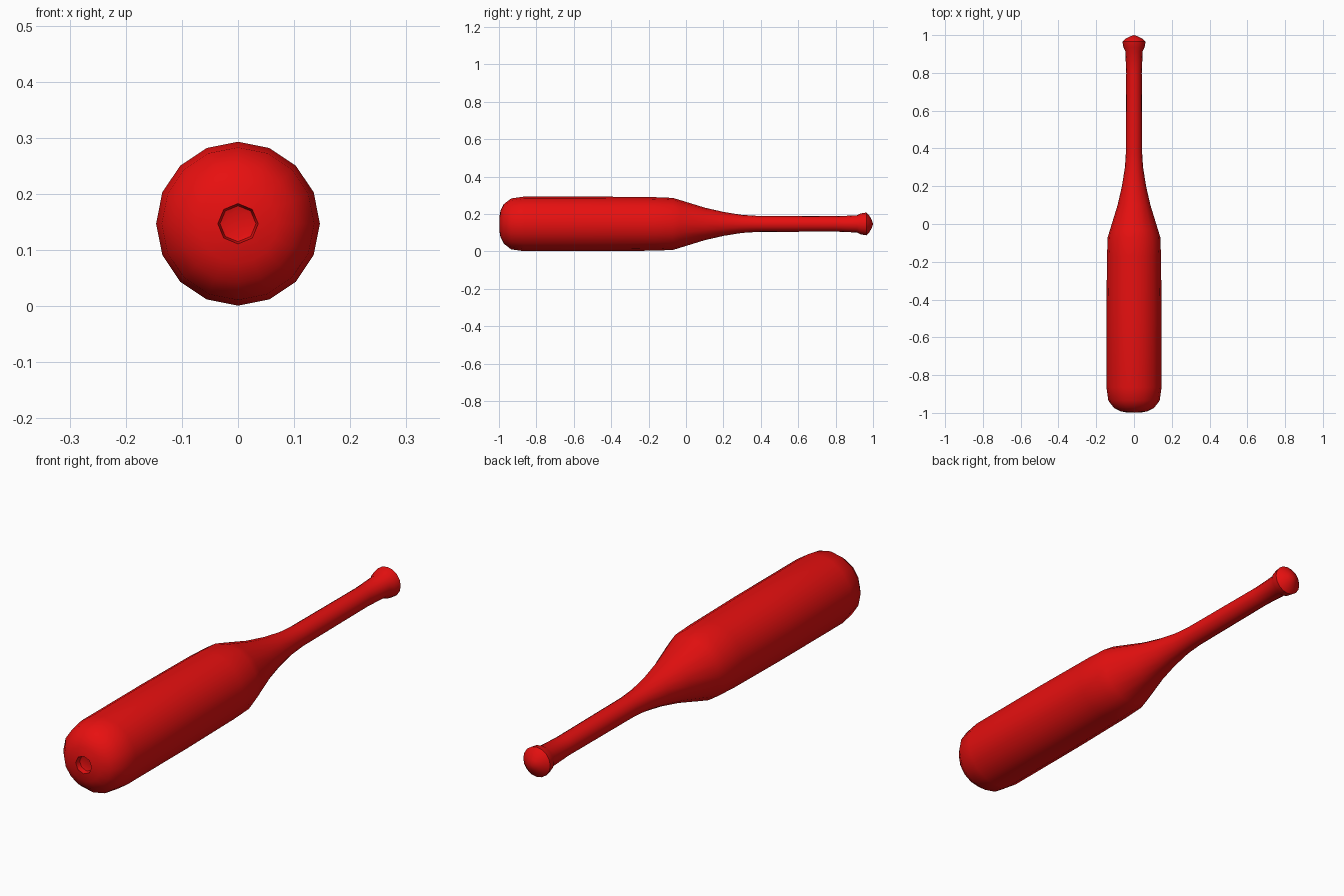
import bpy, bmesh, math

if "Cube" in bpy.data.objects:
    bpy.data.objects.remove(bpy.data.objects["Cube"])

SIDES = 16
AXIS_Z = 0.147

# Profile along the length: (y, radius, octagonal ring?)
PROFILE = [
    (-0.975, 0.022, True), (-0.978, 0.032, True), (-0.998, 0.036, True),
    (-0.992, 0.07, False), (-0.975, 0.105, False), (-0.935, 0.136, False),
    (-0.865, 0.146, False), (-0.47, 0.146, False), (-0.17, 0.143, False),
    (-0.07, 0.139, False), (-0.03, 0.127, False), (0.10, 0.087, False),
    (0.20, 0.064, False), (0.30, 0.048, False), (0.38, 0.043, False),
    (0.80, 0.041, False), (0.915, 0.046, False), (0.935, 0.056, False),
    (0.965, 0.061, False), (0.98, 0.045, False), (0.993, 0.022, False),
]

bm = bmesh.new()


def ring(y, r, octagonal):
    verts = []
    for i in range(SIDES):
        a = math.tau * i / SIDES
        k = r * math.cos(math.pi / 8) if octagonal and i % 2 else r
        verts.append(bm.verts.new((k * math.sin(a), y, AXIS_Z + k * math.cos(a))))
    return verts


# Turned body, with a small dimple in the base and a knob on the grip
rings = [ring(*p) for p in PROFILE]
for a, b in zip(rings, rings[1:]):
    for i in range(SIDES):
        j = (i + 1) % SIDES
        bm.faces.new((a[i], a[j], b[j], b[i]))

# Close both ends with fans
for loop, y in ((rings[0], -0.975), (rings[-1], 1.0)):
    tip = bm.verts.new((0, y, AXIS_Z))
    for i in range(SIDES):
        bm.faces.new((loop[i], loop[(i + 1) % SIDES], tip))

bmesh.ops.recalc_face_normals(bm, faces=bm.faces)
mesh = bpy.data.meshes.new("club")
bm.to_mesh(mesh)
bm.free()
club = bpy.data.objects.new("club", mesh)
bpy.context.collection.objects.link(club)

# Glossy red paint
red = bpy.data.materials.new("red_paint")
red.diffuse_color = (0.8, 0.005, 0.005, 1)
red.use_nodes = True
red.node_tree.nodes["Principled BSDF"].inputs["Base Color"].default_value = red.diffuse_color
mesh.materials.append(red)

bpy.context.view_layer.objects.active = club
club.select_set(True)
bpy.ops.object.shade_smooth_by_angle(angle=math.radians(50))
